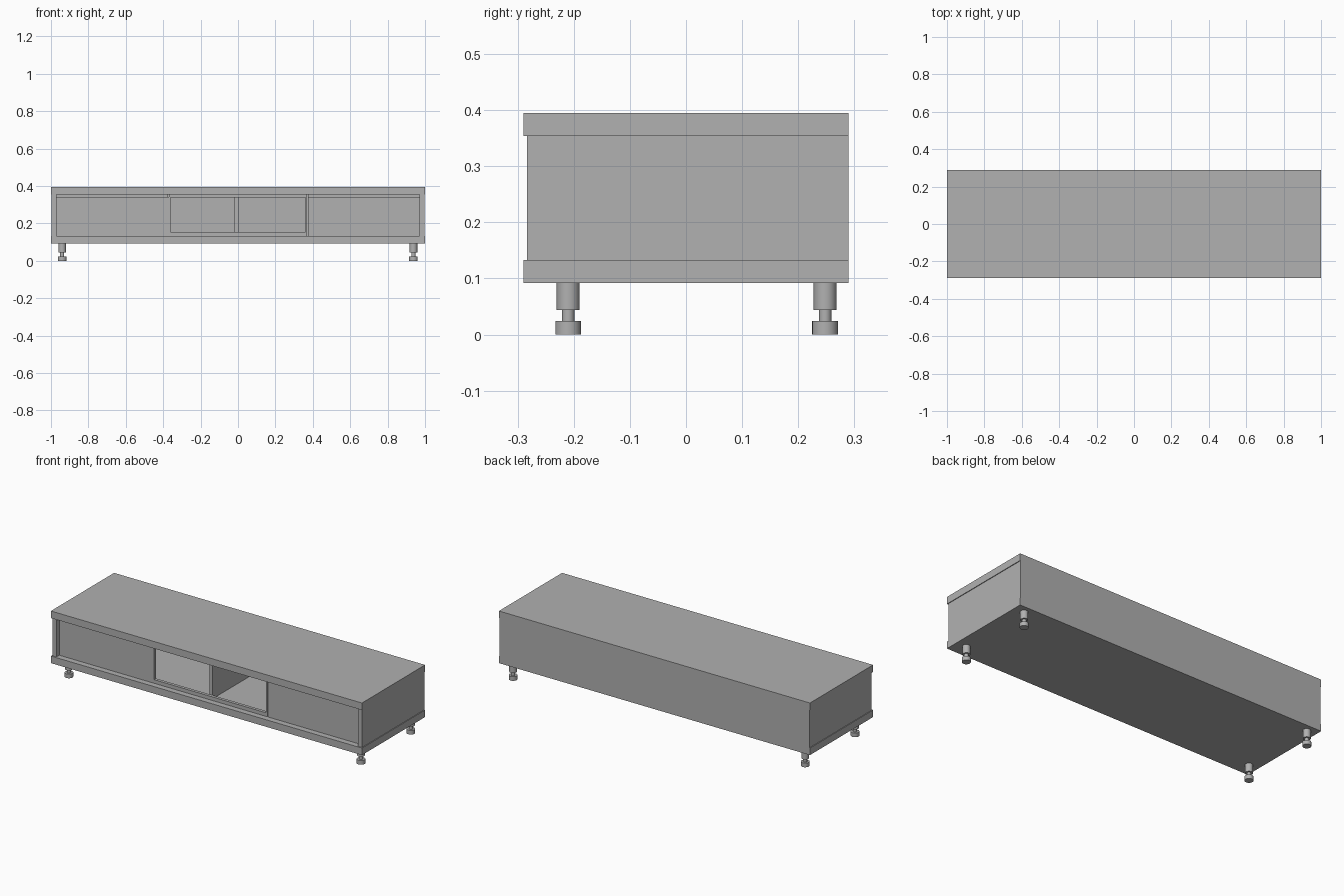
import bpy, bmesh
from mathutils import Matrix

if "Cube" in bpy.data.objects:
    bpy.data.objects.remove(bpy.data.objects["Cube"])

grey = bpy.data.materials.new("dark_grey")
grey.diffuse_color = (0.44, 0.44, 0.44, 1)
grey.use_nodes = True
grey.node_tree.nodes["Principled BSDF"].inputs["Base Color"].default_value = grey.diffuse_color


def add_object(name, bm):
    mesh = bpy.data.meshes.new(name)
    bm.to_mesh(mesh)
    bm.free()
    mesh.materials.append(grey)
    ob = bpy.data.objects.new(name, mesh)
    bpy.context.collection.objects.link(ob)
    return ob


def box(name, x0, x1, y0, y1, z0, z1):
    bm = bmesh.new()
    bmesh.ops.create_cube(bm, size=1.0)
    for v in bm.verts:
        v.co.x = x1 if v.co.x > 0 else x0
        v.co.y = y1 if v.co.y > 0 else y0
        v.co.z = z1 if v.co.z > 0 else z0
    return add_object(name, bm)


def leg(name, x, y):
    # collar, thin neck and wider foot, as stacked cylinders
    bm = bmesh.new()
    for r, z0, z1 in ((0.0205, 0.044, 0.094), (0.011, 0.022, 0.046), (0.023, 0.0, 0.024)):
        bmesh.ops.create_cone(bm, cap_ends=True, segments=32, radius1=r, radius2=r,
                              depth=z1 - z0, matrix=Matrix.Translation((0, 0, (z0 + z1) / 2)))
    ob = add_object(name, bm)
    ob.location = (x, y, 0)
    bpy.ops.object.select_all(action='DESELECT')
    ob.select_set(True)
    bpy.context.view_layer.objects.active = ob
    bpy.ops.object.shade_smooth_by_angle()


BOT, FLOOR, CEIL, TOP = 0.092, 0.133, 0.354, 0.395
FRONT, BACK, FACE = -0.29, 0.29, -0.256
INNER = FACE + 0.018

# carcass
box("top_slab", -1, 1, FRONT, BACK, CEIL, TOP)
box("bottom_slab", -1, 1, FRONT, BACK, BOT, FLOOR)
box("back_panel", -0.97, 0.97, 0.275, BACK, FLOOR, CEIL)

# end panels, slightly inset doors and the recessed strip above each door
for side, s in (("left", -1), ("right", 1)):
    def mirrored(name, a, b, *rest):
        return box(side + "_" + name, *sorted((a * s, b * s)), *rest)
    mirrored("end_panel", 0.97, 0.996, -0.283, BACK, FLOOR, CEIL)
    # narrow shadow gap beside the right door only
    inner = 0.373 if s > 0 else 0.368
    mirrored("door", inner, 0.97, FACE, INNER, FLOOR, 0.342)
    mirrored("door_top_strip", 0.375, 0.97, FACE + 0.018, INNER + 0.012, 0.335, CEIL)
    mirrored("frame_stile", 0.36, 0.368, FACE, INNER, FLOOR, CEIL)

# centre frame, with a divider set behind it making two open compartments
box("frame_bottom_rail", -0.362, 0.362, FACE, INNER, FLOOR, 0.154)
box("frame_top_rail", -0.362, 0.362, FACE, INNER, 0.34, CEIL)
box("centre_divider", -0.018, 0.003, INNER, 0.275, FLOOR, CEIL)

# legs
for sx, xs in (("left", -0.94), ("right", 0.938)):
    for sy, ys in (("front", -0.21), ("back", 0.248)):
        leg(f"{sy}_{sx}_leg", xs, ys)
